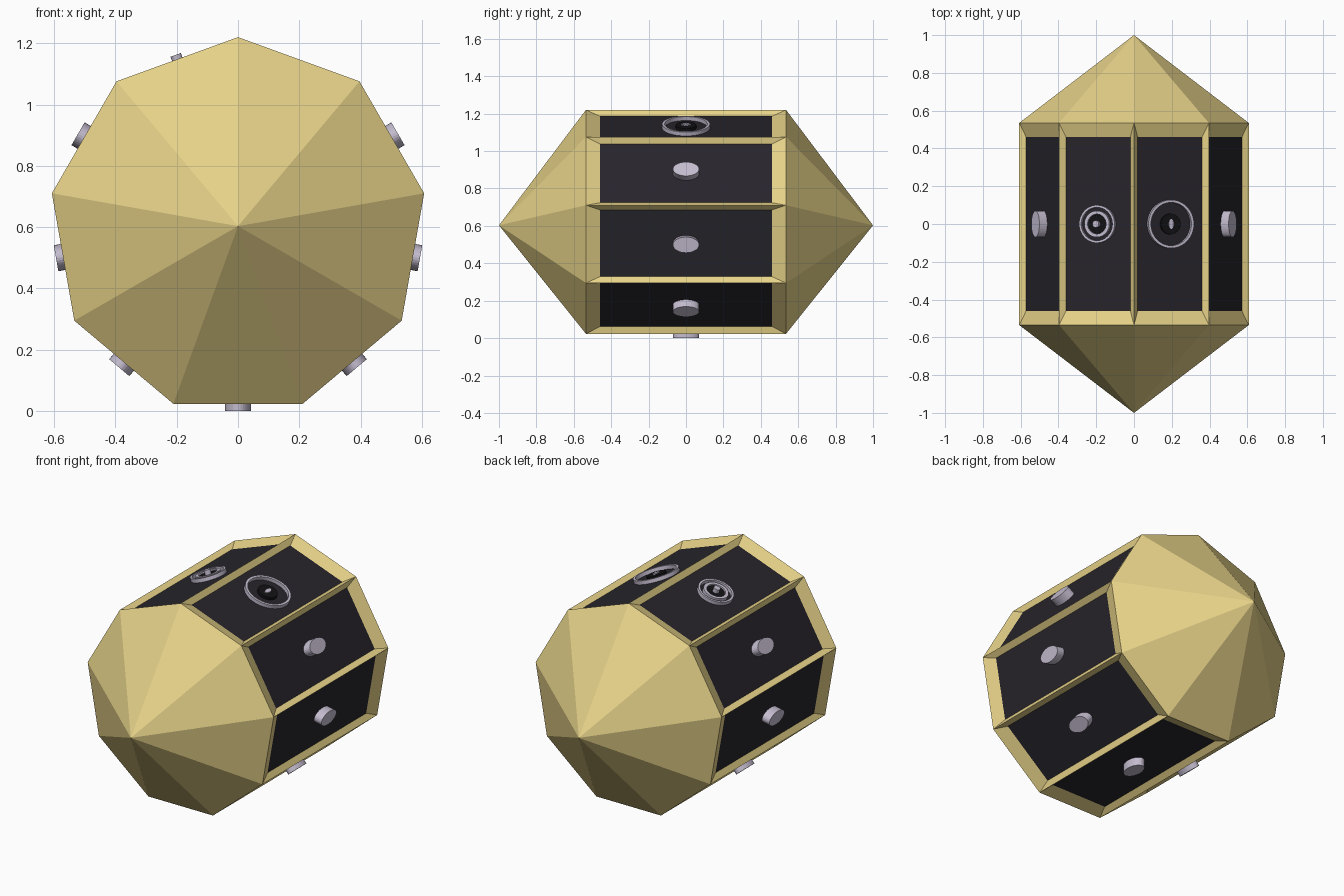
import bpy, bmesh, math
from mathutils import Matrix, Vector

if "Cube" in bpy.data.objects:
    bpy.data.objects.remove(bpy.data.objects["Cube"])

R, ZC, SIDES = 0.617, 0.603, 9      # nine-sided barrel along y
HALF, TIP = 0.535, 1.0              # barrel half length, end point
DEPTH = 0.025                       # panel recess
PANEL = R * math.cos(math.pi / SIDES) - DEPTH


def material(name, rgb):
    m = bpy.data.materials.new(name)
    m.diffuse_color = (*rgb, 1)
    m.use_nodes = True
    m.node_tree.nodes["Principled BSDF"].inputs["Base Color"].default_value = m.diffuse_color
    return m


gold = material("gold", (0.80, 0.65, 0.25))
dark = material("dark", (0.020, 0.018, 0.024))
black = material("black", (0.006, 0.006, 0.008))
silver = material("silver", (0.55, 0.50, 0.62))


def finish(bm, name, mats, matrix=None):
    bmesh.ops.recalc_face_normals(bm, faces=bm.faces)
    me = bpy.data.meshes.new(name)
    bm.to_mesh(me)
    bm.free()
    ob = bpy.data.objects.new(name, me)
    bpy.context.collection.objects.link(ob)
    for m in mats:
        me.materials.append(m)
    if matrix:
        ob.matrix_world = matrix
    return ob


def on_panel(k):
    """Frame on side k: local x across, y along the barrel, z outward."""
    a = math.radians(20 + 40 * k)
    return (Matrix.Translation((0, 0, ZC)) @ Matrix.Rotation(a, 4, 'Y')
            @ Matrix.Translation((0, 0, PANEL)))


def oval(name, k, rx, ry, height, mat, n=32):
    """Solid raised oval standing on panel k."""
    bm = bmesh.new()
    bmesh.ops.create_cone(bm, cap_ends=True, segments=n, radius1=1, radius2=1, depth=1)
    bmesh.ops.transform(bm, verts=bm.verts, matrix=Matrix.Translation((0, 0, height / 2))
                        @ Matrix.Diagonal((rx, ry, height, 1)))
    return finish(bm, name, [mat], on_panel(k))


def ring(name, k, inner, outer, height, mat, n=48):
    """Flat raised ring standing on panel k."""
    bm = bmesh.new()
    profile = [(inner, 0), (outer, 0), (outer, height), (inner, height)]
    loops = []
    for i in range(n):
        a = 2 * math.pi * i / n
        loops.append([bm.verts.new((r * math.cos(a), r * math.sin(a), z)) for r, z in profile])
    for i in range(n):
        p, q = loops[i], loops[(i + 1) % n]
        for j in range(4):
            bm.faces.new((p[j], p[(j + 1) % 4], q[(j + 1) % 4], q[j]))
    return finish(bm, name, [mat], on_panel(k))


# Body: barrel, pointed ends, recessed dark panels
bm = bmesh.new()
rows = []
for y in (-HALF, HALF):
    rows.append([bm.verts.new((R * math.sin(2 * math.pi * i / SIDES), y,
                               ZC + R * math.cos(2 * math.pi * i / SIDES))) for i in range(SIDES)])
tips = [bm.verts.new((0, y, ZC)) for y in (-TIP, TIP)]
sides = []
for i in range(SIDES):
    j = (i + 1) % SIDES
    sides.append(bm.faces.new((rows[0][i], rows[0][j], rows[1][j], rows[1][i])))
    for row, tip in zip(rows, tips):
        bm.faces.new((row[i], row[j], tip))
bmesh.ops.recalc_face_normals(bm, faces=bm.faces)
bmesh.ops.inset_individual(bm, faces=sides, thickness=0.001)
for f in sides:
    c = f.calc_center_median()
    out = Vector((c.x, 0, c.z - ZC)).normalized()
    across = Vector((out.z, 0, -out.x))
    for v in f.verts:
        d = v.co - c
        v.co = (c - out * DEPTH + across * math.copysign(0.181, d.dot(across))
                + Vector((0, math.copysign(0.46, d.y), 0)))
    f.material_index = 1
finish(bm, "body", [gold, dark])

# Plain raised markers on seven panels
for k in range(1, 8):
    oval(f"marker_{k}", k, 0.043, 0.070, ZC - PANEL, silver)

# Round ornament on the first upper panel
ring("wide_ring", 0, 0.114, 0.128, 0.022, silver, 64)
oval("dark_disc", 0, 0.055, 0.055, 0.016, black)
oval("disc_stud", 0, 0.013, 0.027, 0.022, silver)

# Plain ring ornament on the second upper panel
ring("small_ring", 8, 0.052, 0.070, 0.022, silver)
ring("outer_ring", 8, 0.088, 0.100, 0.022, silver)
oval("ring_disc", 8, 0.050, 0.050, 0.014, black)
oval("ring_stud", 8, 0.018, 0.018, 0.040, silver)
